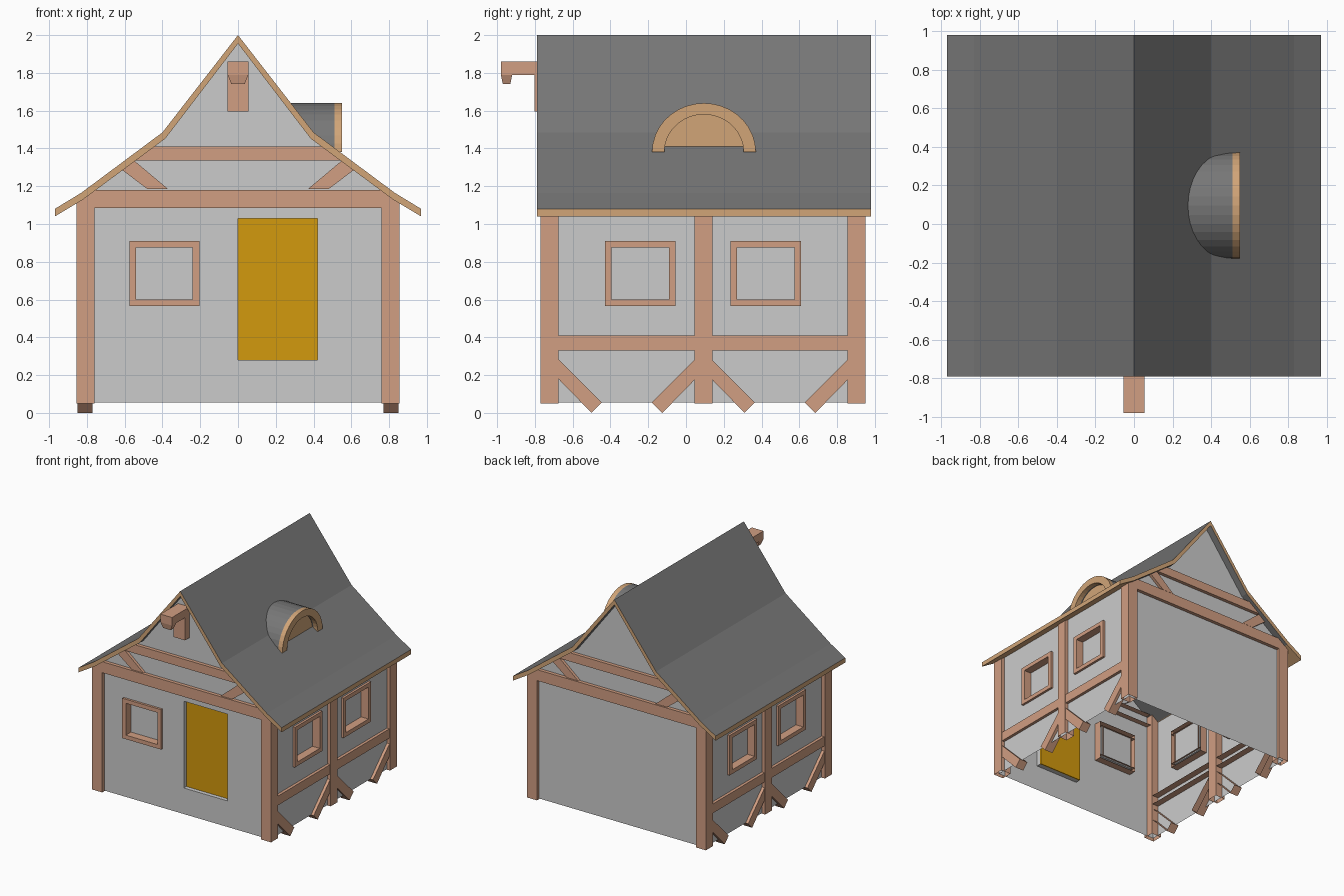
import bpy, bmesh, math
from mathutils import Vector

if "Cube" in bpy.data.objects:
    bpy.data.objects.remove(bpy.data.objects["Cube"])


def material(name, rgb):
    m = bpy.data.materials.new(name)
    m.diffuse_color = (*rgb, 1)
    m.use_nodes = True
    m.node_tree.nodes["Principled BSDF"].inputs["Base Color"].default_value = m.diffuse_color
    return m


TIMBER = material("timber", (0.638, 0.342, 0.223))
BOARD = material("board", (0.638, 0.375, 0.187))
SLATE = material("slate", (0.185, 0.185, 0.185))
YELLOW = material("door_paint", (0.65, 0.32, 0.004))


def finish(name, bm, *mats):
    bmesh.ops.recalc_face_normals(bm, faces=bm.faces[:])
    me = bpy.data.meshes.new(name)
    bm.to_mesh(me)
    bm.free()
    for m in mats:
        me.materials.append(m)
    ob = bpy.data.objects.new(name, me)
    bpy.context.collection.objects.link(ob)
    return ob


def add_prism(bm, pts, axis, a, b, skip=None):
    """Extrude a 2D profile: axis 'y' reads points as x,z; axis 'x' as y,z.
    skip leaves one face open: 'a' or 'b' for an end, a number for a side."""
    def place(p, t):
        return (p[0], t, p[1]) if axis == 'y' else (t, p[0], p[1])
    lo = [bm.verts.new(place(p, a)) for p in pts]
    hi = [bm.verts.new(place(p, b)) for p in pts]
    n = len(pts)
    if skip != 'a':
        bm.faces.new(lo)
    if skip != 'b':
        bm.faces.new(hi[::-1])
    for i in range(n):
        j = (i + 1) % n
        if skip != i:
            bm.faces.new((lo[i], lo[j], hi[j], hi[i]))


def prism(name, pts, axis, a, b, mat, skip=None):
    bm = bmesh.new()
    add_prism(bm, pts, axis, a, b, skip)
    return finish(name, bm, mat)


def rect(u0, u1, v0, v1):
    return [(u0, v0), (u1, v0), (u1, v1), (u0, v1)]


def flip(pts, s):
    return [(s * u, v) for u, v in pts]


# Plaster walls: thin open shell with recessed window and door panels
WX, YF, YB = 0.825, -0.74, 0.92
WIN_Z = (0.565, 0.91)
SIDE_WINDOWS = [(-0.43, -0.055), (0.235, 0.61)]
FRONT_WINDOW = (-0.575, -0.205)
DOOR = (0.0, 0.42, 0.28, 1.03)
half = [(WX, 0.055), (WX, 1.14), (0.39, 1.465), (0, 1.97)]
gable = half + flip(half[:3], -1)[::-1]
bm = bmesh.new()
front = [bm.verts.new((x, YF, z)) for x, z in gable]
back = [bm.verts.new((x, YB, z)) for x, z in gable]
bm.faces.new(front)
bm.faces.new(back[::-1])
bm.faces.new((front[0], front[1], back[1], back[0]))
bm.faces.new((front[-1], front[-2], back[-2], back[-1]))


def recess(u0, u1, v0, v1, push):
    """Cut a rectangle into one wall and push it in along the vector."""
    push = Vector(push)
    ua = 0 if push.y else 1
    for co, ax in ((u0, ua), (u1, ua), (v0, 2), (v1, 2)):
        axis = Vector([float(i == ax) for i in range(3)])
        bmesh.ops.bisect_plane(bm, geom=bm.verts[:] + bm.edges[:] + bm.faces[:],
                               plane_co=axis * co, plane_no=axis, dist=1e-5)
    bm.normal_update()
    hit = []
    for f in bm.faces:
        c = f.calc_center_median()
        facing = abs(f.normal.dot(push.normalized())) > 0.9
        if facing and c.dot(push) < 0 and u0 < c[ua] < u1 and v0 < c.z < v1:
            hit.append(f)
    ext = bmesh.ops.extrude_face_region(bm, geom=hit)
    moved = [v for v in ext["geom"] if isinstance(v, bmesh.types.BMVert)]
    bmesh.ops.translate(bm, vec=push, verts=moved)
    old = [f for f in hit if f.is_valid]
    if old:
        bmesh.ops.delete(bm, geom=old, context='FACES')


I = 0.025
recess(*DOOR, (0, 0.04, 0))
recess(FRONT_WINDOW[0] + I, FRONT_WINDOW[1] - I, WIN_Z[0] + I, WIN_Z[1] - I, (0, 0.05, 0))
for s in (1, -1):
    for u0, u1 in SIDE_WINDOWS:
        recess(u0 + I, u1 - I, WIN_Z[0] + I, WIN_Z[1] - I, (-0.05 * s, 0, 0))
finish("walls", bm)

# Door
prism("door", rect(*DOOR), 'y', YF + 0.035, YF + 0.05, YELLOW)


# Window frames
def window_frame(name, u0, u1, axis, a, b, skip):
    t = 0.035
    z0, z1 = WIN_Z
    bm = bmesh.new()
    for r in ((u0, u1, z0, z0 + t), (u0, u1, z1 - t, z1),
              (u0, u0 + t, z0 + t, z1 - t), (u1 - t, u1, z0 + t, z1 - t)):
        add_prism(bm, rect(*r), axis, a, b, skip)
    finish(name, bm, TIMBER)


window_frame("front_window_frame", *FRONT_WINDOW, 'y', -0.76, -0.675, 'b')

# Side timber framing (open on the hidden inner side), windows and braces
for s, side in ((1, "right"), (-1, "left")):
    for y in (-0.77, 0.045, 0.855):
        post = [(0.76, 0.05), (0.855, 0.05), (0.855, 1.12), (0.76, 1.185)]
        prism(side + "_post", flip(post, s), 'y', y, y + 0.095, TIMBER, 0)
    prism(side + "_rail", rect(-0.70, 0.87, 0.33, 0.41), 'x', s * 0.765, s * 0.85, TIMBER, 'a')
    for u0, u1 in SIDE_WINDOWS:
        window_frame(side + "_window_frame", u0, u1, 'x', s * 0.76, s * 0.845, 'a')
    for y, d in ((-0.67, 1), (0.045, -1), (0.14, 1), (0.855, -1)):
        brace = [(-0.02, 0.30), (-0.02, 0.195), (0.17, 0.0), (0.225, 0.055)]
        prism(side + "_brace", [(y + d * u, v) for u, v in brace], 'x',
              s * 0.77, s * 0.85, TIMBER, 'a')

# Gable timbers, front and back
for end, a, b, inner in (("front", -0.77, -0.69, 'b'), ("back", 0.87, 0.95, 'a')):
    prism(end + "_tie_beam", rect(-0.78, 0.78, 1.085, 1.18), 'y', a, b, TIMBER, inner)
    prism(end + "_collar_beam", [(-0.56, 1.335), (0.56, 1.335), (0.46, 1.41), (-0.46, 1.41)],
          'y', a, b, TIMBER, inner)
    for s in (1, -1):
        prism(end + "_gable_brace", flip([(0.37, 1.185), (0.48, 1.185), (0.625, 1.295),
              (0.555, 1.34)], s), 'y', a + 0.005, b - 0.005, TIMBER, inner)

# Roof: slate slab with board edges and eaves
top = [(0.97, 1.08), (0.83, 1.165), (0.40, 1.485), (0, 2.0)]
under = [(0, 1.955), (0.385, 1.452), (0.82, 1.13), (0.97, 1.04)]
bm = bmesh.new()
add_prism(bm, top + flip(top[:3], -1)[::-1] + flip(under[1:], -1)[::-1] + under, 'y', -0.79, 0.98)
roof = finish("roof", bm, BOARD, SLATE)
for p in roof.data.polygons:
    ceiling = p.normal.z < -0.1 and abs(p.center.x) < 0.8
    if p.normal.z > 0.1 or ceiling:
        p.material_index = 1


# Arched dormer on the right slope
def arc(ry, rz, n=18):
    return [(0.095 + ry * math.cos(math.pi * i / n), 1.38 + rz * math.sin(math.pi * i / n))
            for i in range(n + 1)]


outer, inner = arc(0.275, 0.26), arc(0.21, 0.20)
prism("dormer_arch", outer + inner[::-1], 'x', 0.51, 0.55, BOARD)
prism("dormer_panel", inner, 'x', 0.485, 0.50, BOARD)
bm = bmesh.new()
add_prism(bm, outer + inner[::-1], 'x', 0.2, 0.51)
for (x0, z0), (x1, z1) in ((top[3], top[2]), (top[2], top[1])):
    bmesh.ops.bisect_plane(bm, geom=bm.verts[:] + bm.edges[:] + bm.faces[:],
                           plane_co=(x0, 0, z0 - 0.01), plane_no=(z0 - z1, 0, x1 - x0),
                           clear_inner=True)
finish("dormer_roof", bm, SLATE)

# Hoist beam on the front gable
prism("hoist_post", rect(-0.055, 0.055, 1.595, 1.86), 'y', -0.803, -0.735, TIMBER)
prism("hoist_arm", rect(-0.055, 0.055, 1.79, 1.86), 'y', -0.98, -0.80, TIMBER)
bm = bmesh.new()
bmesh.ops.create_cube(bm, size=1)
for v in bm.verts:
    k = (0.055, 0.03) if v.co.z > 0 else (0.036, 0.02)
    v.co = (math.copysign(k[0], v.co.x), -0.95 + math.copysign(k[1], v.co.y),
            1.79 if v.co.z > 0 else 1.742)
finish("hoist_tip", bm, TIMBER)
